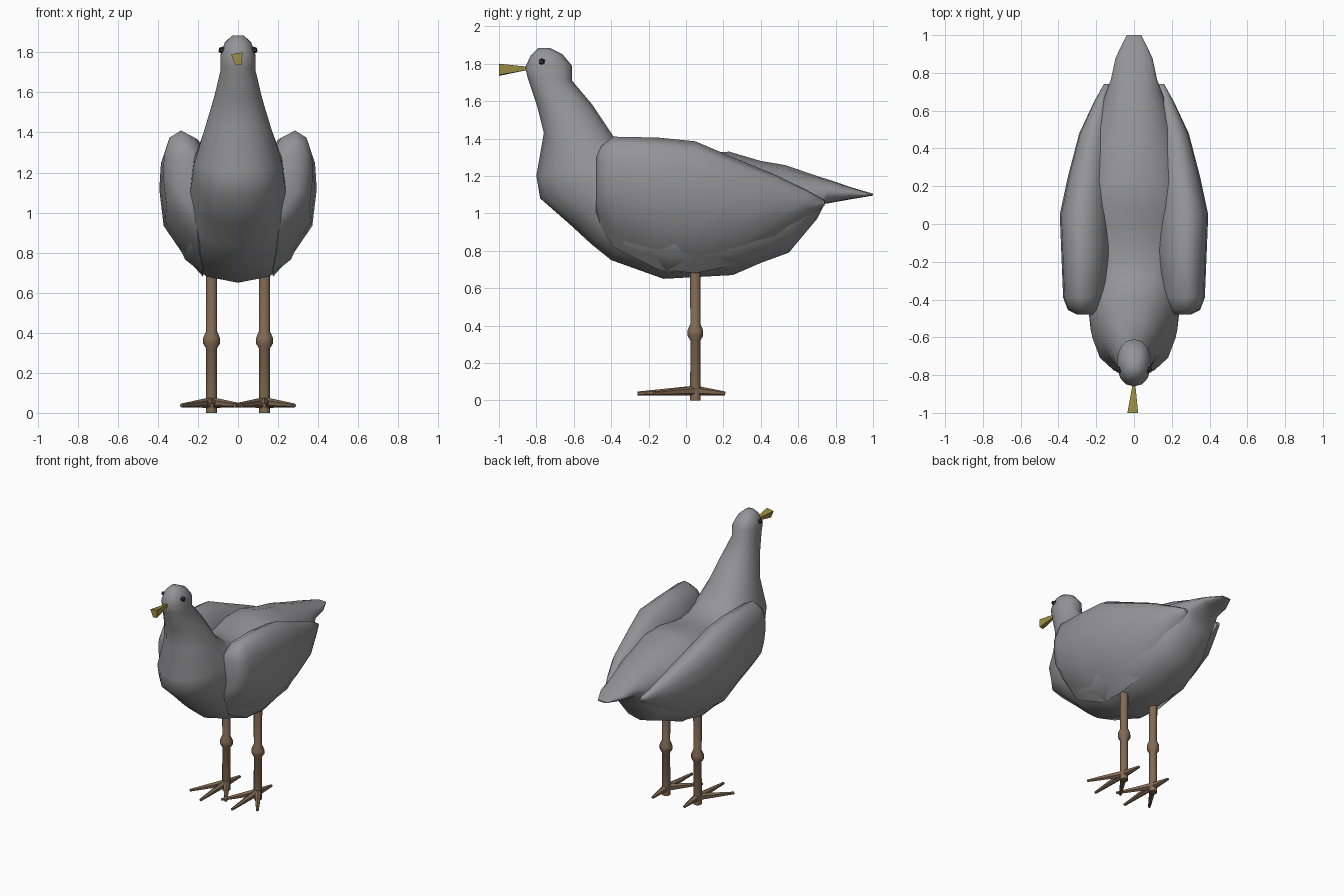
import bpy, bmesh, math
from mathutils import Vector


def material(name, rgb):
    m = bpy.data.materials.new(name)
    m.diffuse_color = (*rgb, 1)
    return m


GREY = material("grey feathers", (0.30, 0.30, 0.31))
BROWN = material("brown legs", (0.22, 0.145, 0.09))
YELLOW = material("yellow beak", (0.33, 0.27, 0.06))
DARK = material("dark eye", (0.03, 0.03, 0.03))


def loft(name, rings, mat, smooth=60):
    """Skin a list of equal-sized rings and cap both ends."""
    bm = bmesh.new()
    vs = [[bm.verts.new(p) for p in r] for r in rings]
    n = len(rings[0])
    for a, b in zip(vs, vs[1:]):
        for i in range(n):
            j = (i + 1) % n
            bm.faces.new((a[i], a[j], b[j], b[i]))
    bm.faces.new(vs[0])
    bm.faces.new(vs[-1])
    bmesh.ops.recalc_face_normals(bm, faces=bm.faces)
    me = bpy.data.meshes.new(name)
    bm.to_mesh(me)
    bm.free()
    ob = bpy.data.objects.new(name, me)
    bpy.context.collection.objects.link(ob)
    me.materials.append(mat)
    bpy.ops.object.select_all(action='DESELECT')
    ob.select_set(True)
    bpy.context.view_layer.objects.active = ob
    bpy.ops.object.shade_smooth_by_angle(angle=math.radians(smooth))
    return ob


def body_ring(fy, fz, by, bz, w, n=14):
    """Rounded ring between an underside point and a back point."""
    f, b = Vector((0, fy, fz)), Vector((0, by, bz))
    out = []
    for i in range(n):
        a = math.tau * i / n
        c, s = math.cos(a), math.sin(a)
        p = (f + b) / 2 + (f - b) / 2 * math.copysign(abs(c) ** 0.9, c)
        p.x = w * math.copysign(abs(s) ** 0.9, s)
        out.append(p)
    return out


def tube(name, stations, mat, n=8, smooth=50):
    """Round tube through (point, radius) stations."""
    d = (Vector(stations[-1][0]) - Vector(stations[0][0])).normalized()
    q = d.to_track_quat('Z', 'Y')
    rings = [[Vector(p) + q @ Vector((r * math.cos(math.tau * (i + .5) / n),
                                      r * math.sin(math.tau * (i + .5) / n), 0))
              for i in range(n)] for p, r in stations]
    return loft(name, rings, mat, smooth)


# Head, neck, body and tail: underside y, z, back y, z, half width
loft("body", [body_ring(*r) for r in (
    (-0.79, 1.883, -0.73, 1.885, 0.03),
    (-0.83, 1.845, -0.66, 1.85, 0.068),
    (-0.86, 1.78, -0.61, 1.79, 0.09),
    (-0.845, 1.72, -0.61, 1.71, 0.088),
    (-0.795, 1.57, -0.50, 1.58, 0.122),
    (-0.76, 1.43, -0.38, 1.40, 0.17),
    (-0.80, 1.20, -0.27, 1.31, 0.225),
    (-0.78, 1.08, -0.18, 1.29, 0.235),
    (-0.62, 0.94, -0.10, 1.29, 0.25),
    (-0.50, 0.83, -0.05, 1.295, 0.27),
    (-0.40, 0.75, 0.00, 1.30, 0.30),
    (-0.12, 0.65, 0.10, 1.32, 0.33),
    (0.25, 0.67, 0.23, 1.33, 0.30),
    (0.40, 0.735, 0.40, 1.28, 0.26),
    (0.55, 0.79, 0.53, 1.258, 0.21),
    (0.70, 0.97, 0.70, 1.20, 0.15),
    (0.74, 1.05, 0.78, 1.175, 0.125),
    (0.88, 1.075, 0.88, 1.14, 0.10),
    (1.00, 1.095, 1.00, 1.105, 0.04))], GREY)

# Folded wings: section outline, then y, inner x, outer x, low z, high z
SECTION = ((0.2, 0), (0.55, 0.15), (0.92, 0.36), (1, 0.62), (0.97, 0.8),
           (0.85, 0.94), (0.6, 1), (0.3, 0.94), (0.05, 0.8), (0, 0.4))
WING = ((-0.48, 0.19, 0.30, 1.00, 1.30), (-0.455, 0.17, 0.35, 0.93, 1.36),
        (-0.39, 0.15, 0.375, 0.82, 1.41), (-0.15, 0.12, 0.385, 0.70, 1.405),
        (0.05, 0.12, 0.393, 0.68, 1.385), (0.25, 0.12, 0.35, 0.72, 1.30),
        (0.48, 0.12, 0.29, 0.84, 1.205), (0.65, 0.12, 0.21, 0.98, 1.12),
        (0.74, 0.13, 0.16, 1.04, 1.07))

for s, side in ((-1, "left"), (1, "right")):
    loft(side + "_wing", [[(s * (x0 + u * (x1 - x0)), y, z0 + v * (z1 - z0))
                           for u, v in SECTION] for y, x0, x1, z0, z1 in WING], GREY)

    # Leg with a knee bulge
    x, y = s * 0.132, 0.05
    tube(side + "_leg", [((x, y, z), r) for z, r in (
        (0, 0.03), (0.32, 0.029), (0.345, 0.045), (0.375, 0.045),
        (0.41, 0.029), (0.72, 0.031))], BROWN)

    # Three front toes and one back toe
    for i, (dx, dy) in enumerate(((0, -0.31), (-0.15, -0.22), (0.15, -0.22), (0, 0.16))):
        tube(f"{side}_toe_{i + 1}", [((x, y, 0.052), 0.027),
                                     ((x + dx, y + dy, 0.037), 0.01)], BROWN, 6)

    # Eye
    tube(side + "_eye", [((s * 0.07, -0.77, 1.81), 0.02),
                         ((s * 0.094, -0.775, 1.812), 0.012)], DARK, 6)

# Beak, flaring toward its blunt end
loft("beak", [[(-0.006, -0.84, 1.783), (0.006, -0.84, 1.783),
               (0.006, -0.84, 1.768), (-0.006, -0.84, 1.768)],
              [(-0.035, -1, 1.79), (0.022, -1, 1.80),
               (0.02, -1, 1.74), (-0.012, -1, 1.735)]], YELLOW, 30)
